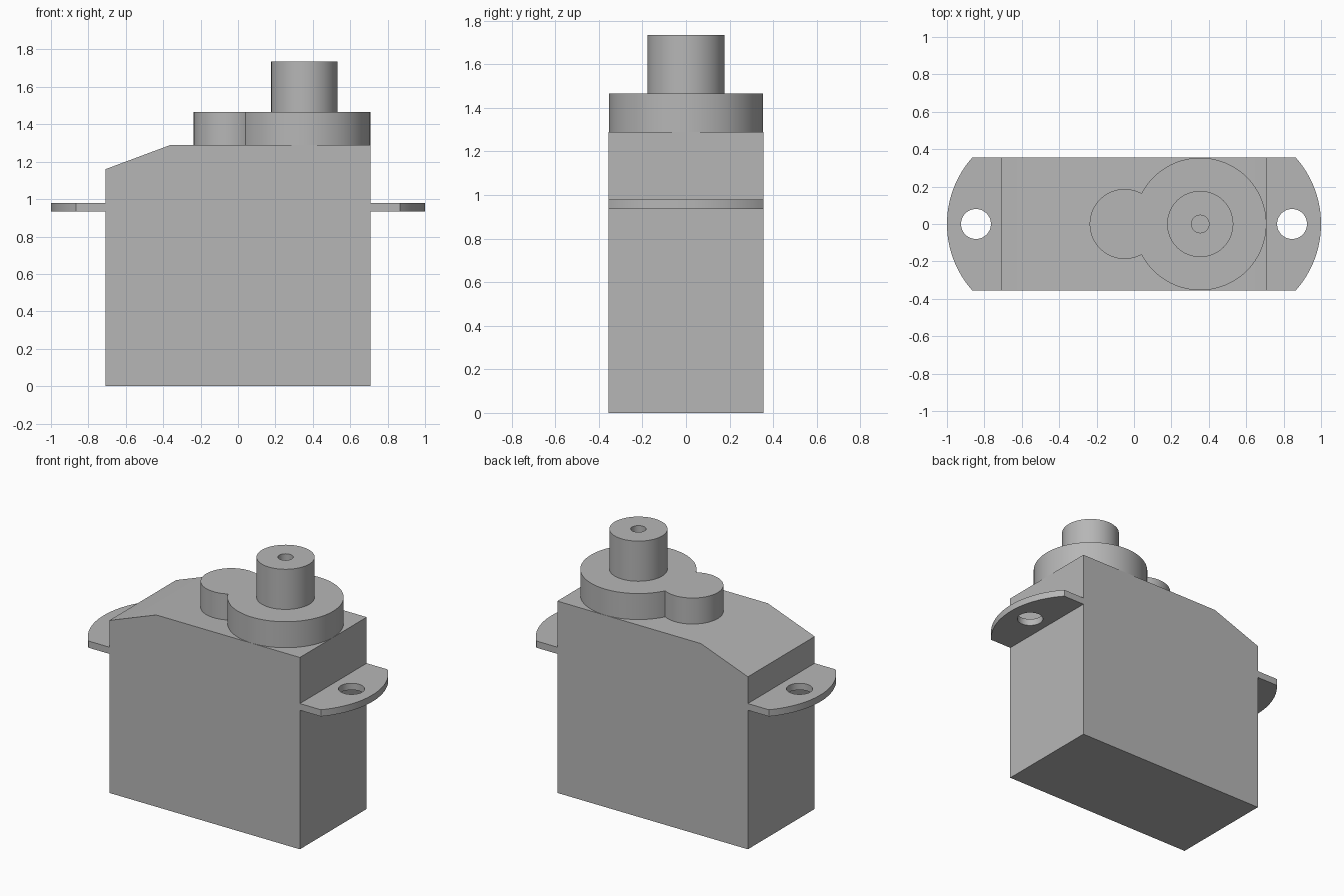
import bpy, bmesh
from math import sin, cos, pi, acos, asin, tau
from mathutils import Matrix, Vector

cube = bpy.data.objects.get("Cube")
if cube:
    bpy.data.objects.remove(cube, do_unlink=True)

grey = bpy.data.materials.new("mid grey")
grey.use_nodes = True
GREY = (0.47, 0.47, 0.47, 1)
grey.diffuse_color = GREY
grey.node_tree.nodes["Principled BSDF"].inputs["Base Color"].default_value = GREY

HALF_X, HALF_Y = 0.709, 0.355
BODY_TOP, COVER_TOP, SHAFT_TOP = 1.29, 1.465, 1.735
SHAFT_X = HALF_X - HALF_Y


def finish(name, bm):
    """Turn a bmesh into a shaded, coloured object."""
    bmesh.ops.remove_doubles(bm, verts=bm.verts, dist=1e-5)
    bmesh.ops.recalc_face_normals(bm, faces=bm.faces)
    mesh = bpy.data.meshes.new(name)
    bm.to_mesh(mesh)
    bm.free()
    mesh.materials.append(grey)
    obj = bpy.data.objects.new(name, mesh)
    bpy.context.collection.objects.link(obj)
    bpy.ops.object.select_all(action="DESELECT")
    obj.select_set(True)
    bpy.context.view_layer.objects.active = obj
    bpy.ops.object.shade_smooth_by_angle(angle=pi / 6)
    return obj


def arc(cx, radius, start, end, steps):
    """Points along an arc centred on the x axis."""
    angles = [start + (end - start) * i / steps for i in range(steps + 1)]
    return [(cx + radius * cos(a), radius * sin(a)) for a in angles]


def prism(name, loops, low, high, matrix=Matrix()):
    """Extrude an outline, with any further loops as holes."""
    bm = bmesh.new()
    for loop in loops:
        verts = [bm.verts.new((x, y, low)) for x, y in loop]
        for i, v in enumerate(verts):
            bm.edges.new((verts[i - 1], v))
    bmesh.ops.triangle_fill(bm, edges=bm.edges[:], use_beauty=True)
    grown = bmesh.ops.extrude_face_region(bm, geom=bm.faces[:])["geom"]
    top = [g for g in grown if isinstance(g, bmesh.types.BMVert)]
    bmesh.ops.translate(bm, verts=top, vec=Vector((0, 0, high - low)))
    bm.transform(matrix)
    return finish(name, bm)


# Case with one sloped shoulder, drawn in side profile
profile = [(-HALF_X, 0), (HALF_X, 0), (HALF_X, BODY_TOP),
           (-0.36, BODY_TOP), (-HALF_X, 1.16)]
prism("case", [profile], -HALF_Y, HALF_Y, Matrix.Rotation(pi / 2, 4, "X"))

# Mounting ears with rounded ends and screw holes
EAR_R = 0.534
sweep = asin(HALF_Y / EAR_R)
ear = [(HALF_X, HALF_Y), (HALF_X, -HALF_Y)] + arc(1 - EAR_R, EAR_R, -sweep, sweep, 32)
hole = arc(0.845, 0.08, 0, tau, 48)[:-1]
for name, side in (("left_ear", 1), ("right_ear", -1)):
    prism(name, [ear, hole], 0.935, 0.98, Matrix.Diagonal((side, 1, 1, 1)))

# Gear cover: two merged round housings
BIG_R, SMALL_R, SMALL_X = 0.354, 0.187, -0.05
gap = SHAFT_X - SMALL_X
big_a = acos((gap**2 + BIG_R**2 - SMALL_R**2) / (2 * gap * BIG_R))
small_a = acos((gap**2 + SMALL_R**2 - BIG_R**2) / (2 * gap * SMALL_R))
cover = arc(SHAFT_X, BIG_R, big_a - pi, pi - big_a, 80)
cover += arc(SMALL_X, SMALL_R, small_a, tau - small_a, 48)[1:-1]
prism("gear_cover", [cover], BODY_TOP, COVER_TOP)

# Output shaft with a blind screw hole, turned around its axis
BORE_R, SHAFT_R, BORE_FLOOR = 0.047, 0.177, 1.5
outline = [(0, BORE_FLOOR), (BORE_R, BORE_FLOOR), (BORE_R, SHAFT_TOP),
           (SHAFT_R, SHAFT_TOP), (SHAFT_R, COVER_TOP), (0, COVER_TOP)]
bm = bmesh.new()
points = [bm.verts.new((SHAFT_X + r, 0, z)) for r, z in outline]
edges = [bm.edges.new(pair) for pair in zip(points, points[1:])]
bmesh.ops.spin(bm, geom=points + edges, cent=(SHAFT_X, 0, 0), axis=(0, 0, 1),
               angle=tau, steps=64, use_merge=True)
finish("output_shaft", bm)
